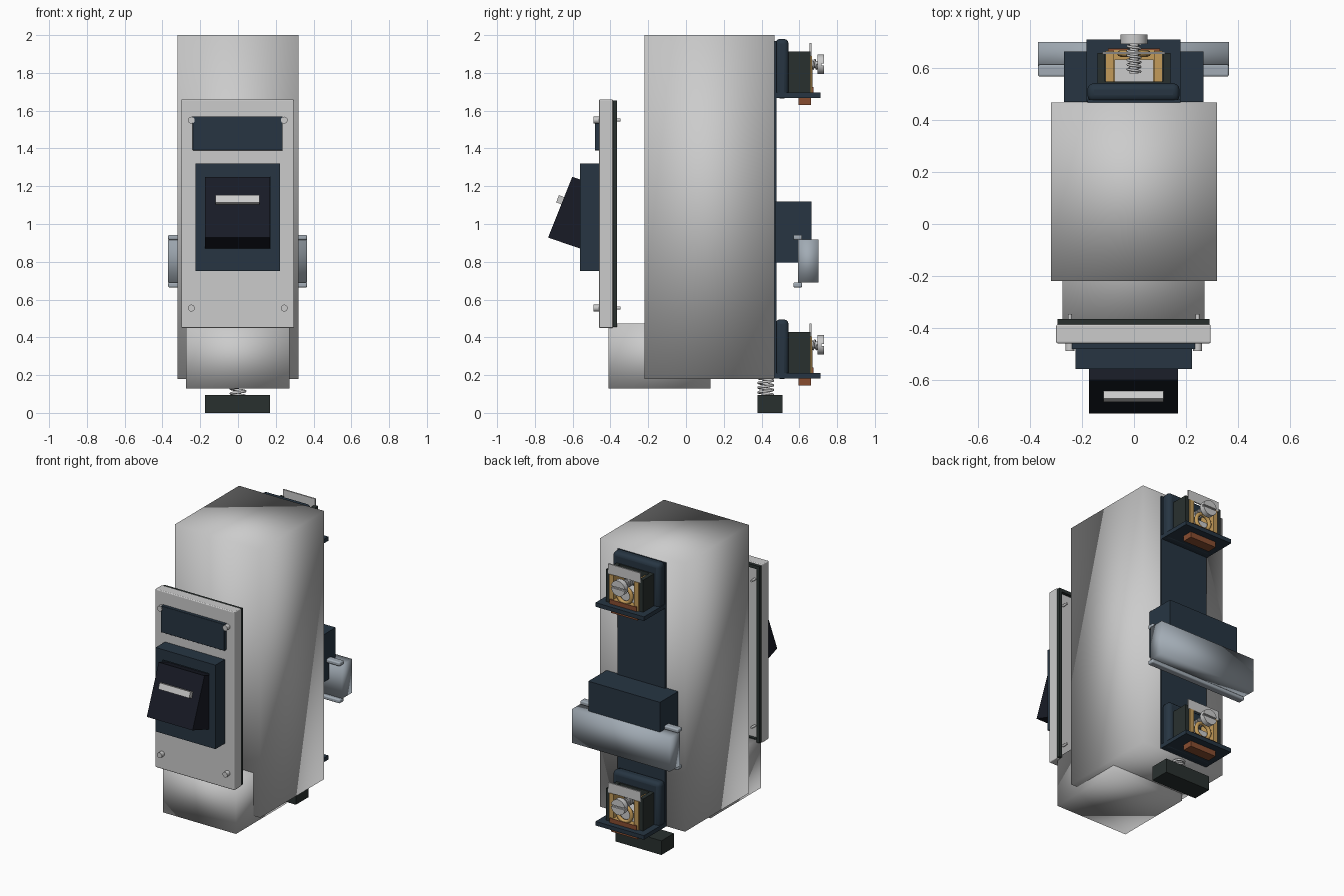
import bpy, math
from mathutils import Vector

if "Cube" in bpy.data.objects:
    bpy.data.objects.remove(bpy.data.objects["Cube"])


def mat(name, rgb):
    m = bpy.data.materials.new(name)
    m.diffuse_color = (*rgb, 1)
    m.use_nodes = True
    m.node_tree.nodes["Principled BSDF"].inputs["Base Color"].default_value = m.diffuse_color
    return m


NAVY = mat("navy", (0.02, 0.036, 0.055))
BLACK = mat("black", (0.009, 0.011, 0.019))
RUBBER = mat("rubber", (0.022, 0.03, 0.028))
BRASS = mat("brass", (0.55, 0.33, 0.10))
COPPER = mat("copper", (0.25, 0.075, 0.03))
STEEL = mat("steel", (0.36, 0.41, 0.46))


def finish(ob, name, material=None, smooth=None):
    ob.name = name
    if material:
        ob.data.materials.append(material)
    if smooth is not None:
        bpy.ops.object.select_all(action='DESELECT')
        ob.select_set(True)
        bpy.context.view_layer.objects.active = ob
        if smooth >= 180:
            bpy.ops.object.shade_smooth()
        else:
            bpy.ops.object.shade_smooth_by_angle(angle=math.radians(smooth))
    return ob


def prism(name, pts, x0, x1, material=None, smooth=None):
    """Extrude a (y, z) profile along x."""
    n = len(pts)
    verts = [(x, y, z) for x in (x0, x1) for y, z in pts]
    faces = [list(range(n))[::-1], list(range(n, 2 * n))]
    faces += [(i, (i + 1) % n, n + (i + 1) % n, n + i) for i in range(n)]
    me = bpy.data.meshes.new(name)
    me.from_pydata(verts, [], faces)
    ob = bpy.data.objects.new(name, me)
    bpy.context.collection.objects.link(ob)
    # consistent outward normals
    import bmesh
    bm = bmesh.new()
    bm.from_mesh(me)
    bmesh.ops.recalc_face_normals(bm, faces=bm.faces)
    bm.to_mesh(me)
    bm.free()
    return finish(ob, name, material, smooth)


def box(name, x, y, z, material=None, bevel=0, smooth=None):
    pts = [(y[0], z[0]), (y[1], z[0]), (y[1], z[1]), (y[0], z[1])]
    ob = prism(name, pts, x[0], x[1], material, smooth)
    if bevel:
        b = ob.modifiers.new("bevel", 'BEVEL')
        b.width, b.segments = bevel, 3
    return ob


def rod(name, x, z, y0, y1, r, material=None, sides=20):
    bpy.ops.mesh.primitive_cylinder_add(vertices=sides, radius=r, depth=y1 - y0,
        location=(x, (y0 + y1) / 2, z), rotation=(math.pi / 2, 0, 0))
    return finish(bpy.context.object, name, material, 40)


def spring(name, start, axis, length, r, wire, turns, material=None):
    cu = bpy.data.curves.new(name, 'CURVE')
    cu.dimensions, cu.bevel_depth, cu.bevel_resolution = '3D', wire, 2
    cu.use_fill_caps = True
    sp = cu.splines.new('POLY')
    n = int(turns * 16)
    sp.points.add(n)
    for i in range(n + 1):
        a, t = 2 * math.pi * turns * i / n, length * i / n
        c, s = r * math.cos(a), r * math.sin(a)
        off = Vector((c, t, s)) if axis == 'Y' else Vector((c, s, t))
        sp.points[i].co = (*(Vector(start) + off), 1)
    ob = bpy.data.objects.new(name, cu)
    bpy.context.collection.objects.link(ob)
    if material:
        cu.materials.append(material)
    return ob


def frame(name, x, y, z, wx, wz, material):
    """Rectangular ring made of four bars."""
    box(name + "_left", (x[0], x[0] + wx), y, z, material)
    box(name + "_right", (x[1] - wx, x[1]), y, z, material)
    box(name + "_bottom", (x[0] + wx, x[1] - wx), y, (z[0], z[0] + wz[0]), material)
    box(name + "_top", (x[0] + wx, x[1] - wx), y, (z[1] - wz[1], z[1]), material)


# Main housing and lower front box
box("housing", (-.32, .32), (-.22, .468), (.18, 2.0), smooth=180)
box("lower_front_box", (-.275, .272), (-.41, .13), (.13, .472), smooth=180)

# Front panel with gasket ring and corner screws
box("front_panel", (-.30, .296), (-.46, -.387), (.45, 1.66), bevel=.006)
frame("gasket", (-.296, .292), (-.387, -.366), (.455, 1.653), .022, (.022, .022), RUBBER)
for x in (-.247, .245):
    for z in (.555, 1.55):
        rod("panel_screw_head", x, z, -.49, -.455, .018)
        rod("panel_screw_shaft", x, z, -.46, -.348, .008, sides=12)
box("label_plate", (-.24, .236), (-.483, -.458), (1.39, 1.57), NAVY, bevel=.003)

# Rocker switch
frame("switch_bezel", (-.226, .223), (-.56, -.458), (.75, 1.32), .05, (.12, .07), NAVY)
box("switch_back", (-.18, .18), (-.50, -.458), (.86, 1.26), NAVY)
prism("rocker", [(-.73, .928), (-.602, 1.25), (-.54, 1.228), (-.47, 1.20),
                 (-.47, .87), (-.56, .87)], -.174, .17, BLACK)
prism("rocker_marker", [(-.687, 1.115), (-.673, 1.153), (-.64, 1.14), (-.654, 1.102)],
      -.118, .114)

# Rear spine and rail bracket
box("rear_spine", (-.18, .18), (.46, .48), (.185, 1.97), NAVY)
box("rail_bracket", (-.27, .268), (.47, .665), (.797, 1.12), NAVY)

# Mounting rail: body with rounded lips
box("rail_body", (-.37, .366), (.593, .702), (.69, .918), STEEL, smooth=180)
for z in (.664, .916):
    box("rail_lip", (-.37, .366), (.568, .615), (z, z + .027), STEEL, bevel=.008, smooth=40)

# Two rear terminals
for b in (1.665, .18):
    box("terminal_base", (-.18, .176), (.472, .543), (b, b + .315), NAVY, bevel=.025, smooth=40)
    box("terminal_shelf", (-.183, .18), (.472, .712), (b + .002, b + .03), NAVY)
    for s in (-1, 1):
        box("terminal_wall", sorted((s * .14, s * .112)), (.54, .66), (b + .03, b + .247), RUBBER)
        box("clamp_side", sorted((s * .11, s * .078)), (.545, .668), (b + .03, b + .225), BRASS)
    box("terminal_wall_inner", (-.112, .112), (.54, .55), (b + .03, b + .247), RUBBER)
    box("clamp_floor", (-.078, .078), (.55, .672), (b + .03, b + .06), BRASS)
    box("clamp_block", (-.075, .075), (.55, .635), (b + .06, b + .13))
    bpy.ops.mesh.primitive_torus_add(major_radius=.052, minor_radius=.013, major_segments=28,
        minor_segments=8, location=(0, .658, b + .11), rotation=(math.pi / 2, 0, 0))
    finish(bpy.context.object, "clamp_ring", BRASS, 60)
    box("contact_strip", (-.1, .1), (.66, .676), (b + .03, b + .06), COPPER)
    box("copper_foot", (-.1, .1), (.595, .663), (b - .036, b + .004), COPPER)
    box("wire_guard", (-.122, .12), (.655, .664), (b + .225, b + .292))
    # Clamp screw with slotted head
    zs = b + .18
    rod("screw_shaft", 0, zs, .58, .70, .018, sides=12)
    spring("screw_spring", (0, .588, zs), 'Y', .107, .024, .005, 6)
    head = rod("screw_head", 0, zs, .695, .73, .052, sides=32)
    slot = box("slot_cutter", (-.07, .07), (.718, .75), (zs - .006, zs + .006))
    slot.hide_render = True
    slot.hide_set(True)
    cut = head.modifiers.new("slot", 'BOOLEAN')
    cut.operation, cut.object, cut.solver = 'DIFFERENCE', slot, 'EXACT'

# Sprung release foot underneath
box("release_foot", (-.174, .17), (.378, .512), (0, .096), RUBBER)
spring("foot_spring", (0, .422, .09), 'Z', .10, .038, .007, 4)
